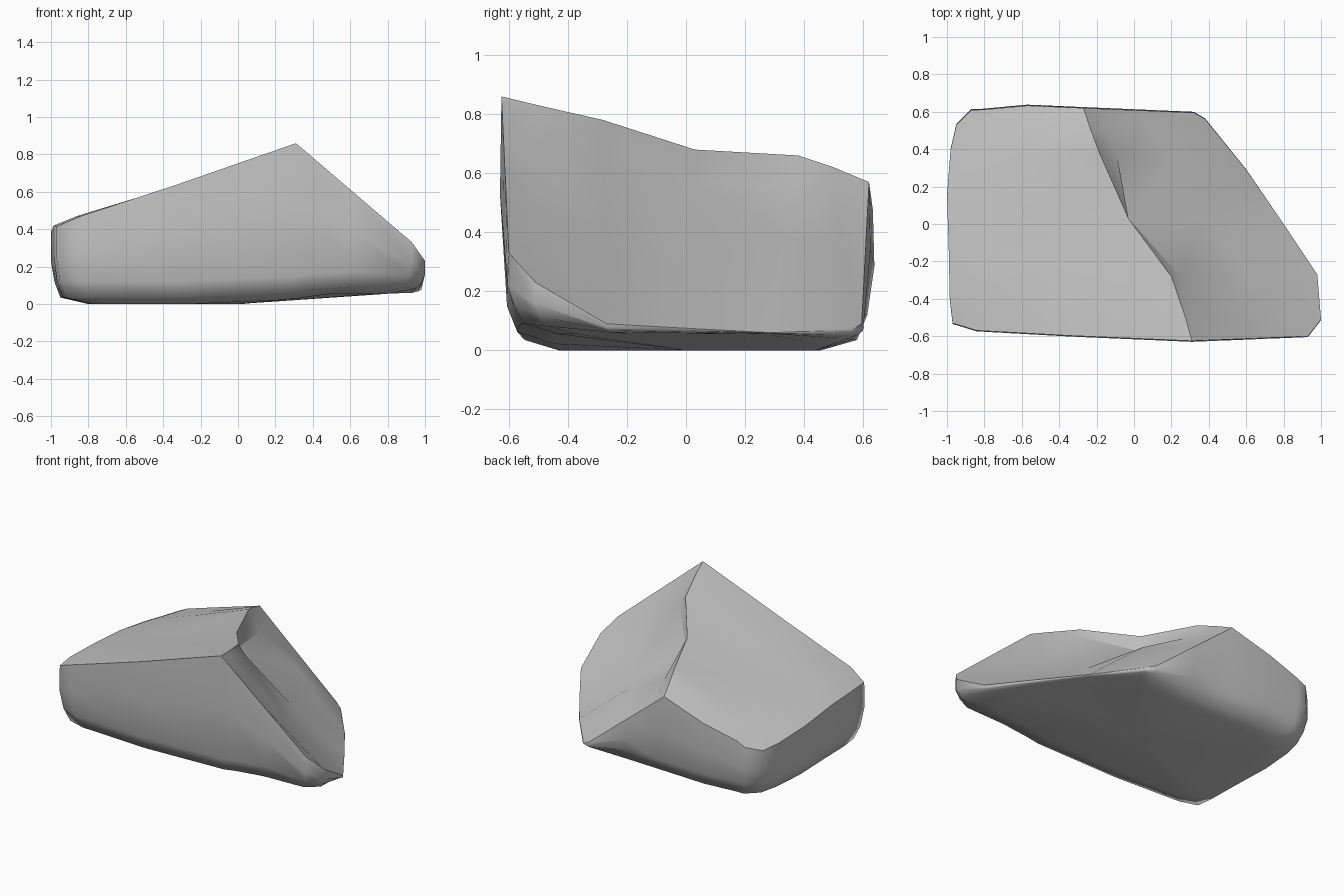
import bpy
import bmesh
from mathutils import Vector

old = bpy.data.objects.get("Cube")
if old:
    bpy.data.objects.remove(old, do_unlink=True)

stone = bpy.data.materials.new("grey stone")
stone.use_nodes = True
grey = (0.56, 0.56, 0.56, 1)
stone.diffuse_color = grey
stone.node_tree.nodes["Principled BSDF"].inputs["Base Color"].default_value = grey

# Front-to-back guide lines: left rim, crest, and low rim of the steep slope
left_rim = [(-.97, -.53, .415), (-.985, -.4, .42), (-.99, -.15, .41), (-1, .15, .385),
            (-.98, .4, .36), (-.95, .53, .35), (-.87, .61, .38)]
crest = [(.31, -.625, .86), (.275, -.5, .83), (.2, -.28, .78), (-.03, .03, .68),
         (-.185, .38, .66), (-.23, .5, .62), (-.27, .62, .57)]
low_rim = [(.93, -.6, .33), (1, -.51, .23), (.98, -.27, .09), (.8, 0, .075),
           (.6, .29, .06), (.38, .56, .07), (.32, .595, .09)]
# Ledge under the crest (position, height offset) and dish of the slope
ledge = [(.15, 0), (.12, -.02), (.06, -.02), (0, -.11), (.12, -.05), (.15, -.03), (.15, 0)]
dish = [0, -.05, -.1, -.07, .02, -.005, 0]


def between(a, b, t, lift=0):
    return a.lerp(b, t) + Vector((0, 0, lift))


def underside(x):
    return .055 * min(1, max(0, (x - .08) / .42))


bm = bmesh.new()

# Upper surface: broad gentle face, crest, ledge and steep hollow face
grid = []
for i in range(len(crest)):
    l, c, r = (Vector(line[i]) for line in (left_rim, crest, low_rim))
    t, drop = ledge[i]
    row = [l, between(l, c, .1, .01), between(l, c, .5), c,
           between(c, r, t, drop), between(c, r, .5, dish[i]), r]
    if i == 0:
        row[1].y -= .03
        row[2].y -= .02
    if i == len(crest) - 1:
        row[2].y += .018
    grid.append([bm.verts.new(p) for p in row])
for a, b in zip(grid, grid[1:]):
    for j in range(len(a) - 1):
        bm.faces.new((a[j], a[j + 1], b[j + 1], b[j]))

# Side walls and rounded underside, as shrinking rings below the rim
rim = (grid[0] + [row[-1] for row in grid[1:-1]] + grid[-1][::-1]
       + [row[0] for row in grid[-2:0:-1]])
rim_points = [v.co.copy() for v in rim]
upper = rim
for wide, deep, share, limit in ((1, 1.008, .6, 1), (.982, .97, .35, .12),
                                 (.95, .915, .15, .035), (.8, .72, 0, 0)):
    ring = []
    for p in rim_points:
        x, y = p.x * wide, p.y * deep
        base = underside(x)
        ring.append(bm.verts.new((x, y, base + min(limit, share * max(0, p.z - base)))))
    for k in range(len(rim)):
        n = (k + 1) % len(rim)
        bm.faces.new((upper[k], ring[k], ring[n], upper[n]))
    upper = ring
centre = bm.verts.new((0, 0, 0))
for k in range(len(rim)):
    bm.faces.new((upper[k], centre, upper[(k + 1) % len(rim)]))
bmesh.ops.recalc_face_normals(bm, faces=bm.faces)

# Soft faces with a crisp rim, crest and ledge
for face in bm.faces:
    face.smooth = True
for line in (rim + rim[:1], [row[3] for row in grid], [row[4] for row in grid[2:5]]):
    for a, b in zip(line, line[1:]):
        bm.edges.get((a, b)).smooth = False

mesh = bpy.data.meshes.new("boulder")
bm.to_mesh(mesh)
bm.free()
mesh.materials.append(stone)
boulder = bpy.data.objects.new("boulder", mesh)
bpy.context.collection.objects.link(boulder)
